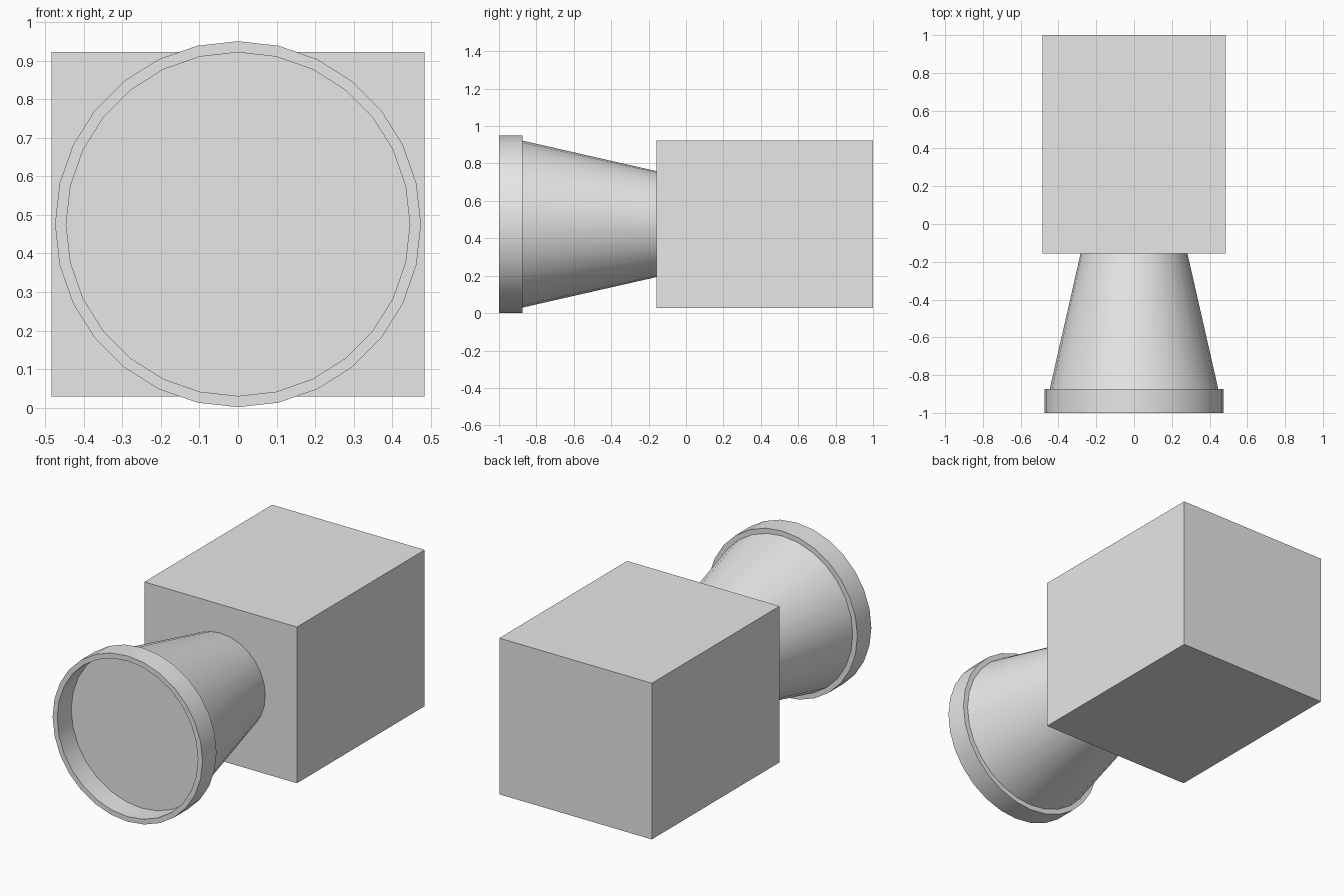
import bpy, bmesh, math
from mathutils import Matrix

if "Cube" in bpy.data.objects:
    bpy.data.objects.remove(bpy.data.objects["Cube"], do_unlink=True)

SIDES = 28
AXIS_Z = 0.476
FRONT, RIM_BACK, BODY_FRONT, BACK = -1.0, -0.873, -0.157, 1.0

grey = bpy.data.materials.new("light grey")
grey.use_nodes = True
colour = (0.8, 0.8, 0.8, 1)
grey.diffuse_color = colour
grey.node_tree.nodes["Principled BSDF"].inputs["Base Color"].default_value = colour


def finish(name, bm, smooth=False):
    bmesh.ops.recalc_face_normals(bm, faces=bm.faces)
    mesh = bpy.data.meshes.new(name)
    bm.to_mesh(mesh)
    bm.free()
    mesh.materials.append(grey)
    obj = bpy.data.objects.new(name, mesh)
    bpy.context.collection.objects.link(obj)
    if smooth:
        bpy.ops.object.select_all(action="DESELECT")
        obj.select_set(True)
        bpy.context.view_layer.objects.active = obj
        bpy.ops.object.shade_smooth_by_angle(angle=math.radians(30))
    return obj


def ring(bm, radius, y):
    """One loop of vertices around the lens axis."""
    angles = [2 * math.pi * i / SIDES for i in range(SIDES)]
    return [bm.verts.new((radius * math.sin(a), y, AXIS_Z + radius * math.cos(a)))
            for a in angles]


def bridge(bm, a, b):
    for i in range(SIDES):
        j = (i + 1) % SIDES
        bm.faces.new((a[i], a[j], b[j], b[i]))


# Box-shaped body
bm = bmesh.new()
bmesh.ops.create_cube(bm, size=1, matrix=Matrix.Translation(
    (0, (BODY_FRONT + BACK) / 2, AXIS_Z)) @ Matrix.Diagonal(
    (0.967, BACK - BODY_FRONT, 0.895, 1)))
finish("body", bm)

# Tapered barrel, closed at both ends
bm = bmesh.new()
wide, narrow = ring(bm, 0.446, RIM_BACK), ring(bm, 0.283, BODY_FRONT)
bridge(bm, wide, narrow)
bm.faces.new(wide)
bm.faces.new(narrow)
finish("lens_barrel", bm, smooth=True)

# Hollow rim around the front of the barrel
bm = bmesh.new()
loops = [ring(bm, r, y) for r, y in (
    (0.475, FRONT), (0.475, RIM_BACK), (0.446, RIM_BACK), (0.446, FRONT))]
for k in range(4):
    bridge(bm, loops[k], loops[(k + 1) % 4])
finish("lens_rim", bm, smooth=True)
